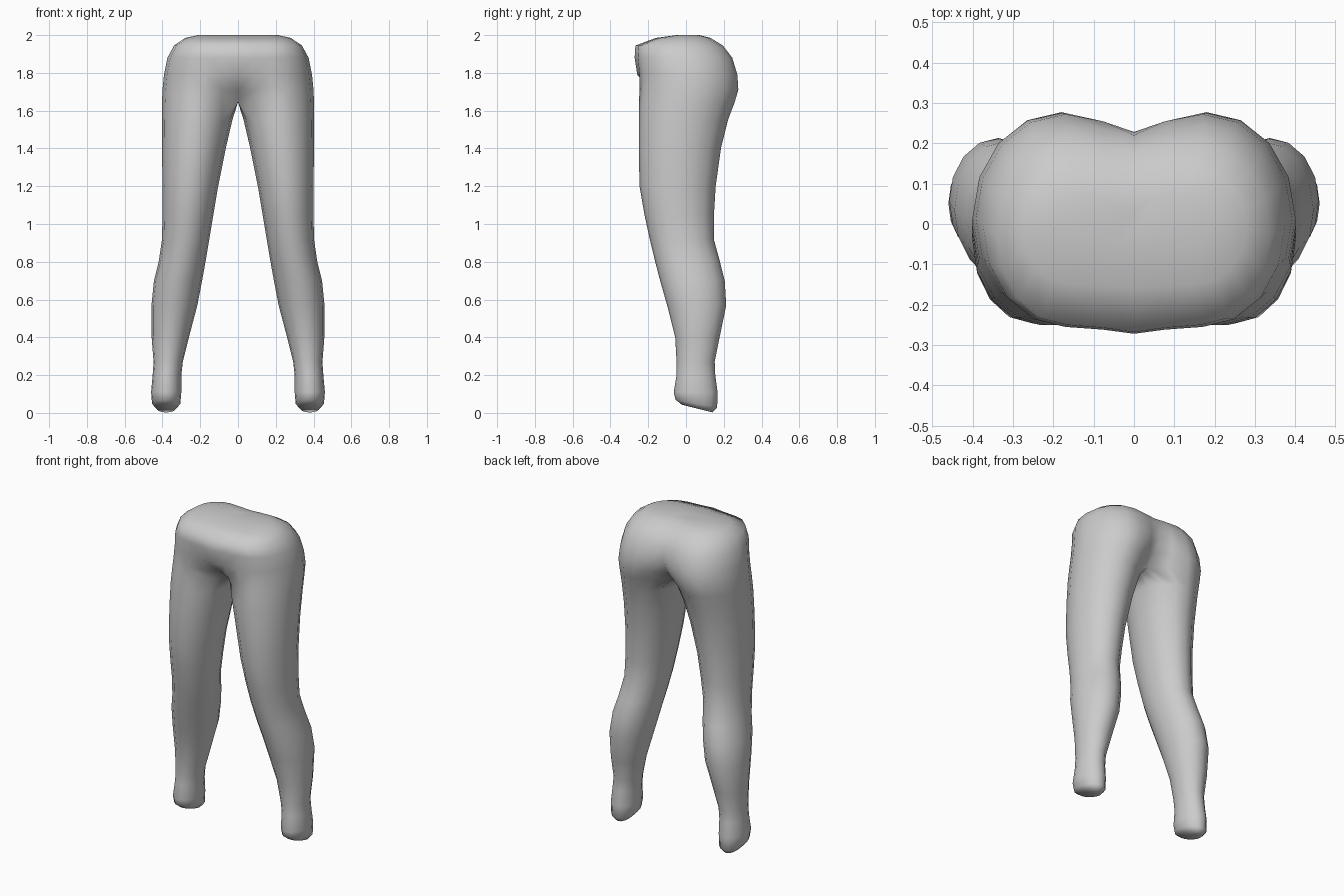
import bpy, bmesh, math

N = 16  # points around each cross-section

# leg cross-sections: height, inner x, outer x, front y, back y, forward tilt
LEG = [
    (0.025, 0.33, 0.43, -0.02, 0.14, -0.25),
    (0.05, 0.305, 0.455, -0.055, 0.165, -0.18),
    (0.11, 0.30, 0.46, -0.065, 0.167, 0),
    (0.20, 0.30, 0.452, -0.05, 0.155, 0),
    (0.27, 0.292, 0.447, -0.05, 0.152, 0),
    (0.40, 0.26, 0.457, -0.057, 0.178, 0),
    (0.57, 0.215, 0.458, -0.10, 0.213, 0),
    (0.70, 0.19, 0.445, -0.137, 0.205, 0),
    (0.80, 0.172, 0.42, -0.163, 0.18, 0),
    (0.92, 0.152, 0.402, -0.192, 0.147, 0),
    (1.05, 0.13, 0.40, -0.22, 0.148, 0),
    (1.20, 0.105, 0.40, -0.246, 0.157, 0),
    (1.40, 0.065, 0.402, -0.25, 0.185, 0),
    (1.55, 0.03, 0.402, -0.25, 0.222, 0),
]

# half hip cross-sections: height, centre x, outer x, front y, back y,
# front y and back y on the middle line
HIP = [
    (1.645, 0.19, 0.402, -0.25, 0.258, -0.09, 0.12),
    (1.71, 0.18, 0.40, -0.245, 0.277, -0.18, 0.19),
    (1.79, 0.17, 0.392, -0.245, 0.272, -0.258, 0.228),
    (1.88, 0.17, 0.374, -0.255, 0.245, -0.272, 0.22),
    (1.945, 0.165, 0.338, -0.25, 0.195, -0.268, 0.18),
    (1.985, 0.15, 0.28, -0.15, 0.13, -0.16, 0.12),
    (2.0, 0.12, 0.21, -0.05, 0.07, -0.05, 0.06),
]


def leg_ring(z, x0, x1, y0, y1, tilt):
    cx, cy = (x0 + x1) / 2, (y0 + y1) / 2
    pts = []
    for i in range(N):
        a = 2 * math.pi * i / N
        y = cy + (y1 - y0) / 2 * math.sin(a)
        pts.append((cx + (x1 - x0) / 2 * math.cos(a), y, z + tilt * (y - 0.05)))
    return pts


def hip_ring(z, cx, x1, y0, y1, m0, m1):
    cy = (y0 + y1) / 2
    pts = []
    for i in range(N):
        a = 2 * math.pi * i / N
        if 6 <= i <= 10:      # inner points lie on the middle line
            pts.append((0, m1 + (m0 - m1) * (i - 6) / 4, z))
        elif i == 5:          # back curve toward the cleft
            pts.append((cx * 0.45, y1 * 0.6 + m1 * 0.4, z))
        elif i == 11:         # front curve toward the middle
            pts.append((cx * 0.45, y0 * 0.6 + m0 * 0.4, z))
        else:
            pts.append((cx + (x1 - cx) * math.cos(a),
                        cy + (y1 - y0) / 2 * math.sin(a), z))
    return pts


# loft one leg and half of the hips
bm = bmesh.new()
rings = [[bm.verts.new(p) for p in leg_ring(*r)] for r in LEG]
rings += [[bm.verts.new(p) for p in hip_ring(*r)] for r in HIP]
for a, b in zip(rings, rings[1:]):
    for i in range(N):
        j = (i + 1) % N
        bm.faces.new((a[i], a[j], b[j], b[i]))
bm.faces.new(rings[0][::-1])  # sole
bm.faces.new(rings[-1])       # waist top

# open the middle so both halves join
middle = [f for f in bm.faces if all(abs(v.co.x) < 1e-5 for v in f.verts)]
bmesh.ops.delete(bm, geom=middle, context='FACES')
for f in bm.faces:
    f.smooth = True

mesh = bpy.data.meshes.new("hips_and_legs")
bm.to_mesh(mesh)
bm.free()
body = bpy.data.objects.new("hips_and_legs", mesh)
bpy.context.collection.objects.link(body)

# second leg
mirror = body.modifiers.new("other_side", 'MIRROR')
mirror.use_clip = True
mirror.merge_threshold = 0.001

grey = bpy.data.materials.new("plain_grey")
grey.diffuse_color = (0.6, 0.6, 0.6, 1)
mesh.materials.append(grey)
